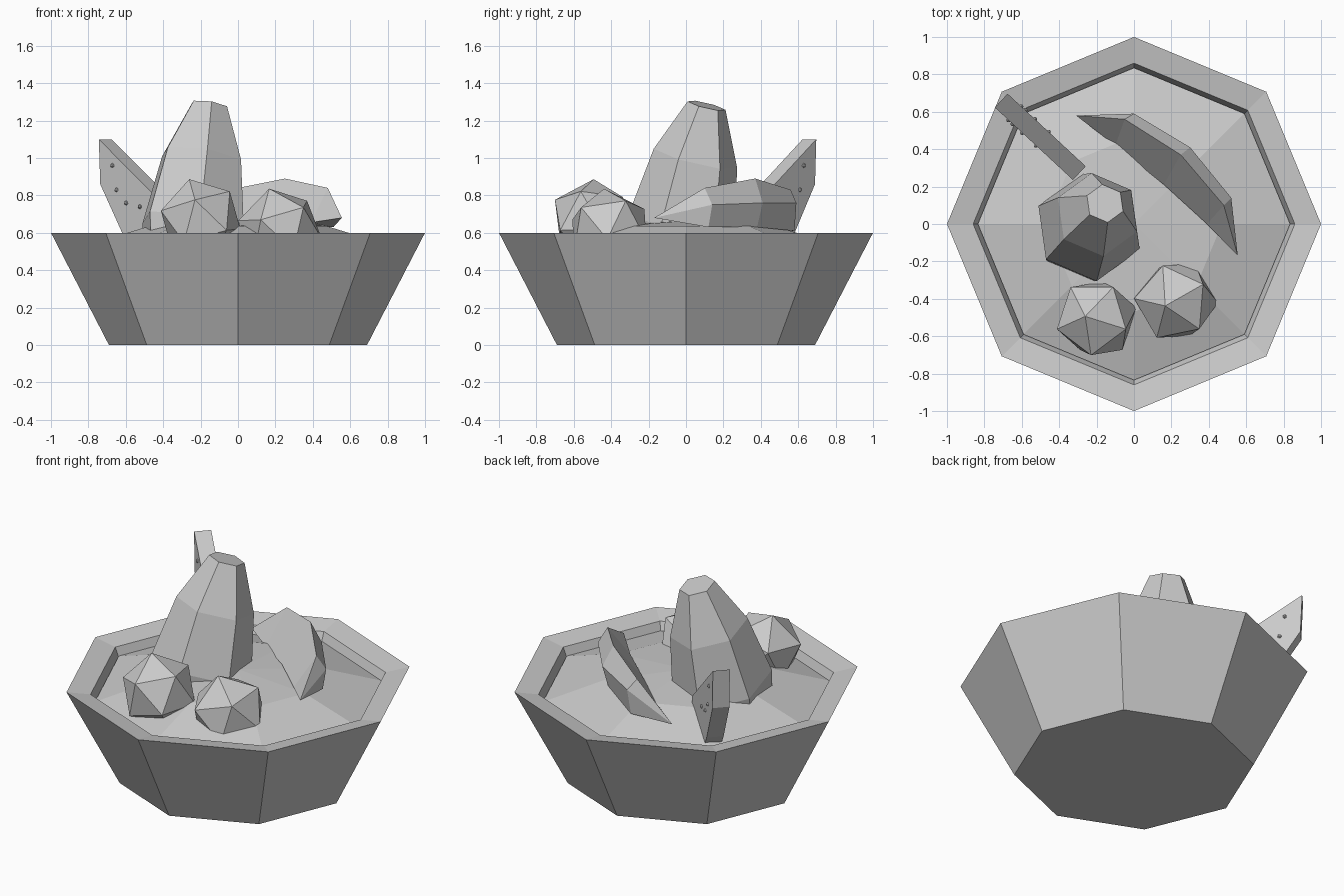
import bpy, bmesh, math
from mathutils import Vector, Matrix

if "Cube" in bpy.data.objects:
    bpy.data.objects.remove(bpy.data.objects["Cube"])


def finish(bm, name):
    bmesh.ops.recalc_face_normals(bm, faces=bm.faces[:])
    me = bpy.data.meshes.new(name)
    bm.to_mesh(me)
    bm.free()
    ob = bpy.data.objects.new(name, me)
    bpy.context.collection.objects.link(ob)
    return ob


def loft(name, rings, start=None, end=None):
    """Join closed rings of points; ends close to a tip point or a flat cap."""
    bm = bmesh.new()
    loops = [[bm.verts.new(p) for p in r] for r in rings]
    n = len(loops[0])
    for a, b in zip(loops, loops[1:]):
        for i in range(n):
            j = (i + 1) % n
            bm.faces.new((a[i], a[j], b[j], b[i]))
    for loop, tip in ((loops[0], start), (loops[-1], end)):
        if tip is None:
            bm.faces.new(loop)
        else:
            t = bm.verts.new(tip)
            for i in range(n):
                bm.faces.new((loop[i], loop[(i + 1) % n], t))
    return finish(bm, name)


def ring(r, z, n=8, phase=0.0):
    return [Vector((r * math.cos(phase + math.tau * i / n),
                    r * math.sin(phase + math.tau * i / n), z)) for i in range(n)]


# Octagonal bowl with an inward-sloping rim and hollow inside
loft("bowl", [ring(0.69, 0), ring(1.0, 0.6), ring(0.86, 0.575),
              ring(0.83, 0.5), ring(0.62, 0.08)])

# Domed filling
loft("filling", [ring(0.80, 0.45), ring(0.835, 0.525), ring(0.47, 0.637)],
     end=(0, 0, 0.665))

# Tall leaning six-sided piece
axis = Vector((0.1, 0.17, 0.7)).normalized()
tilt = Vector((0, 0, 1)).rotation_difference(axis).to_matrix()
rings = []
for cx, cy, cz, r in ((-0.255, -0.045, 0.50, 0.27), (-0.24, -0.02, 0.64, 0.295),
                      (-0.195, 0.05, 1.0, 0.23), (-0.155, 0.11, 1.28, 0.105)):
    rings.append([tilt @ p + Vector((cx, cy, cz))
                  for p in ring(r, 0, 6, math.radians(157))])
loft("tall_piece", rings)


# Two faceted balls, each with one corner pointing along its axis
def ball(name, centre, axis, toward, r=0.225):
    z = Vector(axis).normalized()
    y = z.cross(Vector(toward)).normalized()
    x = y.cross(z)
    rot = Matrix((x, y, z)).transposed()
    upper = ring(0.894 * r, 0.447 * r, 5)
    lower = ring(0.894 * r, -0.447 * r, 5, math.pi / 5)
    c = Vector(centre)
    place = lambda p: rot @ Vector(p) + c
    bm = bmesh.new()
    for p in upper + lower + [(0, 0, r), (0, 0, -r)]:
        bm.verts.new(place(p))
    bmesh.ops.convex_hull(bm, input=bm.verts[:])
    return finish(bm, name)


ball("left_ball", (-0.2, -0.505, 0.67), (-0.27, 0.05, 0.96), (0.0, -1, 0))
ball("right_ball", (0.225, -0.41, 0.615), (-0.25, -0.12, 0.95), (0.75, -0.65, 0), 0.23)

# Curved slice: sections are ridge, outer upper, outer lower, inner lower
sections = [
    [(-0.05, 0.56, 0.83), (0.0, 0.59, 0.76), (-0.02, 0.58, 0.61), (-0.10, 0.42, 0.62)],
    [(0.25, 0.37, 0.89), (0.30, 0.41, 0.76), (0.28, 0.38, 0.63), (0.16, 0.21, 0.66)],
    [(0.48, 0.10, 0.84), (0.52, 0.14, 0.75), (0.51, 0.12, 0.63), (0.39, 0.00, 0.655)],
]
loft("curved_slice", sections, (-0.31, 0.58, 0.62), (0.555, -0.17, 0.68))

# Upright flat wedge leaning on the rim
along = Vector((0.42, -0.39, 0)).normalized()
side = Vector((0.39, 0.42, 0)).normalized()
corner = Vector((-0.71, 0.66, 0))
profile = [(0, 1.1), (0.01, 0.86), (0.17, 0.6), (0.3, 0.45), (0.57, 0.5), (0.57, 0.68), (0.32, 0.87)]
profile.pop()
loft("flat_wedge", [[corner + along * u + side * s + Vector((0, 0, z))
                     for u, z in profile] for s in (-0.05, 0.05)])

# Tiny seeds on both broad faces of the wedge
bm = bmesh.new()
for s in (-0.05, 0.05):
    for u, z in ((0.1, 0.96), (0.13, 0.83), (0.2, 0.76), (0.3, 0.74)):
        p = corner + along * u + side * s + Vector((0, 0, z))
        bmesh.ops.create_icosphere(bm, subdivisions=1, radius=0.013,
                                   matrix=Matrix.Translation(p))
finish(bm, "wedge_seeds")
